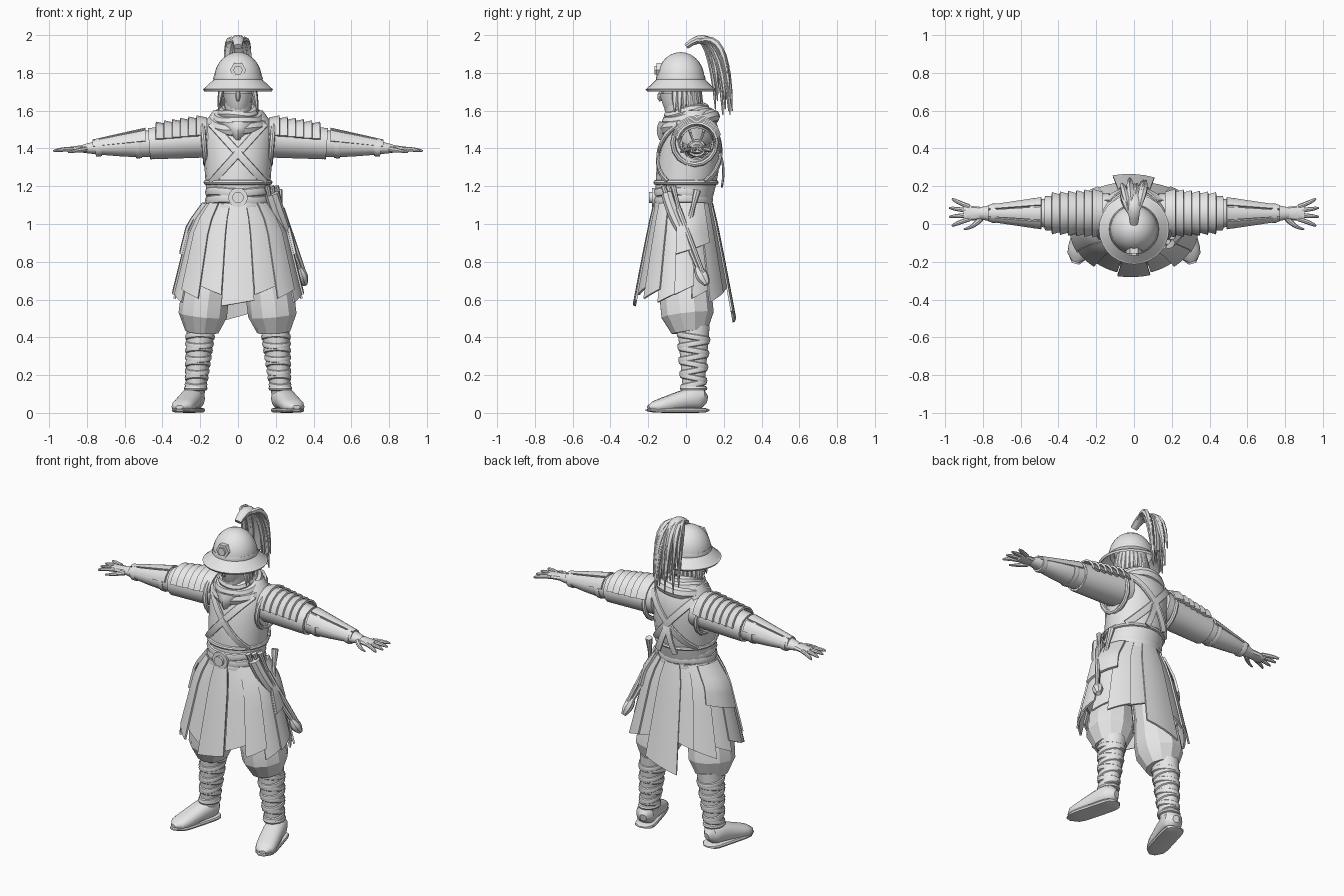
import bpy, bmesh, math, random
from math import sin, cos, pi, radians, sqrt
from mathutils import Vector

random.seed(4)
cube = bpy.data.objects.get("Cube")
if cube:
    bpy.data.objects.remove(cube, do_unlink=True)

GREY = (.8, .8, .8, 1)
clay = bpy.data.materials.new("clay_grey")
clay.use_nodes = True
clay.diffuse_color = GREY
clay.node_tree.nodes["Principled BSDF"].inputs["Base Color"].default_value = GREY

FRONT, UP, SIDE = Vector((0, -1, 0)), Vector((0, 0, 1)), Vector((1, 0, 0))
SIDES = ((1, "left"), (-1, "right"))


def finish(name, bm, thick=0, angle=35):
    """Turn a bmesh into a shaded object, optionally thickened."""
    bmesh.ops.remove_doubles(bm, verts=bm.verts, dist=.0002)
    bmesh.ops.recalc_face_normals(bm, faces=bm.faces)
    mesh = bpy.data.meshes.new(name)
    bm.to_mesh(mesh)
    bm.free()
    mesh.materials.append(clay)
    obj = bpy.data.objects.new(name, mesh)
    bpy.context.collection.objects.link(obj)
    for other in bpy.context.selected_objects:
        other.select_set(False)
    obj.select_set(True)
    bpy.context.view_layer.objects.active = obj
    if thick:
        mod = obj.modifiers.new("thickness", 'SOLIDIFY')
        mod.thickness, mod.offset = thick, 0
        bpy.ops.object.modifier_apply(modifier=mod.name)
    bpy.ops.object.shade_smooth_by_angle(angle=radians(angle))


def curve(*controls, steps=6):
    """Points on the Bezier curve through any number of control points."""
    points = []
    for i in range(steps + 1):
        level = [Vector(c) for c in controls]
        while len(level) > 1:
            level = [a.lerp(b, i / steps) for a, b in zip(level, level[1:])]
        points.append(level[0])
    return points


def taper(start, end):
    return lambda u: start + (end - start) * u


def swell(ends, middle):
    return lambda u: ends + (middle - ends) * sin(pi * u)


def rounded(radius):
    return lambda u: radius * max(.1, 1 - (2 * u - 1) ** 6) ** .5


def value(rule, u):
    return rule(u) if callable(rule) else rule


def sweep(name, points, radius, flat=1, up=UP, n=12, s=1, square=1, closed=False, angle=35):
    """Skin elliptical sections along points; flat is the up to side ratio."""
    pts = [Vector((p[0] * s, p[1], p[2])) for p in points]
    bm, rings, last = bmesh.new(), [], len(pts) - 1

    def power(c):
        return math.copysign(abs(c) ** square, c)

    for i, p in enumerate(pts):
        ahead = pts[(i + 1) % len(pts)] if closed else pts[min(i + 1, last)]
        t = (ahead - pts[i - 1 if closed else max(i - 1, 0)]).normalized()
        side = t.cross(up).normalized()
        a = value(radius, i / last)
        top = side.cross(t) * value(flat, i / last)
        rings.append([bm.verts.new(p + a * (side * power(cos(k * 2 * pi / n)) + top * power(sin(k * 2 * pi / n))))
                      for k in range(n)])
    for i in range(len(pts) if closed else last):
        r, q = rings[i], rings[(i + 1) % len(pts)]
        for k in range(n):
            bm.faces.new((r[k], r[(k + 1) % n], q[(k + 1) % n], q[k]))
    if not closed:
        bm.faces.new(rings[0])
        bm.faces.new(rings[-1])
    finish(name, bm, 0, angle)


def sheet(name, func, nu, nv, thick):
    """Surface from func(u, v) with u and v running from zero to one."""
    bm = bmesh.new()
    g = [[bm.verts.new(func(u / nu, v / nv)) for v in range(nv + 1)] for u in range(nu + 1)]
    for u in range(nu):
        for v in range(nv):
            bm.faces.new((g[u][v], g[u + 1][v], g[u + 1][v + 1], g[u][v + 1]))
    finish(name, bm, thick)


def lathe(name, profile, cy, thick):
    def at(u, v):
        r, z = profile[round(v * (len(profile) - 1))]
        return (r * cos(u * 2 * pi), cy + r * sin(u * 2 * pi), z)
    sheet(name, at, 28, len(profile) - 1, thick)


def ring(name, centre, rx, ry, thick, tall=1, tilt=0, wave=0, s=1, n=24):
    """Closed band around the vertical axis; tilt raises its back."""
    x, y, z = centre
    angles = [2 * pi * k / n for k in range(n)]
    points = [(x + rx * cos(a), y + ry * sin(a), z + tilt * sin(a) + wave * sin(3 * a + z * 40)) for a in angles]
    sweep(name, points, thick, tall, n=8, s=s, closed=True)


def disc(name, z, radius, back, front, n):
    sweep(name, curve((0, back, z), (0, front, z), steps=2), radius, n=n)


# Torso with rounded shoulders
def torso(z):
    t = (z - 1.05) / .5
    cap = sqrt(1 - max(0, (t - .8) / .4) ** 2)
    return .06 * t - .02, (.16 + .035 * t) * cap, (.135 + .03 * sin(pi * t)) * cap


def torso_wall(u, v):
    z = 1.05 + .55 * v
    cy, rx, ry = torso(z)
    return (rx * cos(2 * pi * u), cy + ry * sin(2 * pi * u), z)


def on_torso(x, z, sign):
    cy, rx, ry = torso(z)
    return (x, cy + sign * (ry * sqrt(max(0, 1 - (x / rx) ** 2)) + .004), z)


sheet("torso", torso_wall, 20, 10, 0)
ring("vest_hem", (0, 0, 1.22), .17, .16, .013)

# Crossed straps, loose strap ends and armhole trims
for s, label in SIDES:
    for sign, where in ((-1, "front"), (1, "back")):
        path = [on_torso(.14 - .28 * i / 10, 1.53 - .31 * i / 10, sign) for i in range(11)]
        sweep(f"{where}_strap_{label}", path, .021, .4, FRONT, 8, s, .4)
    sweep(f"strap_end_{label}", curve((0, .18, 1.37), (.02, .21, 1.3), (.06, .19, 1.2)), .02, .3, FRONT, 8, s, .4)
    hole = [(.18 + .01 * sin(a), .045 + .115 * cos(a), 1.43 + .115 * sin(a)) for a in (k * pi / 8 for k in range(16))]
    sweep(f"armhole_trim_{label}", hole, .014, 1, SIDE, 8, s, closed=True)

# Sash and buckle
for i in range(3):
    ring(f"sash_fold_{i}", (0, -.015, 1.09 + .04 * i), .158, .142, .017, 1.5, wave=.005)
disc("buckle_plate", 1.14, .052, -.14, -.18, 14)
disc("buckle_boss", 1.14, .03, -.14, -.195, 14)


# Skirt of separate hanging panels
def panel(name, mid, half, hem, slant=0, out=0, thick=.011):
    def at(u, v):
        across = 2 * u - 1
        a = radians(mid + half * across)
        z = 1.11 - v * (1.11 - hem - slant * across)
        t = (1.12 - z) / .5
        rx = .155 + .06 * min(1, 4 * t) + .125 * t + out
        ry = .14 + .02 * sqrt(t) + .085 * t + out
        return (rx * sin(a), -.015 - ry * cos(a), z)
    sheet(name, at, max(4, half // 6), 6, thick)


panel("front_panel", 0, 14, .58, .015, .008)
panel("back_panel", 180, 17, .51, -.03, .008)
panel("skirt_lining", 0, 180, .74, 0, -.015)
for s, label in SIDES:
    for i in range(7):
        hem = .65 - .02 * (i % 3)
        panel(f"skirt_panel_{label}_{i}", s * (27 + 21.5 * i), 12, hem, s * .025, .009 * (i % 2))
    panel(f"hip_flap_{label}", s * 105, 25, .87, s * .03, .022, .014)


# Legs, wraps and boots
def leg(z):
    return (.235 - .085 * z, .04, z)


for s, label in SIDES:
    sweep(f"trouser_{label}", curve((.08, 0, .95), (.18, -.02, .7), (.19, .02, .43)),
          lambda u: .09 + .045 * sin(pi * u ** 2.5), 1.07, FRONT, 11, s, angle=22)
    sweep(f"shin_{label}", curve(leg(.46), leg(.06)), taper(.076, .046), 1.15, FRONT, 14, s)
    for i in range(8):
        z = .15 + .036 * i
        r = .04 + .075 * z
        ring(f"leg_wrap_{label}_{i}", leg(z), r, r + .01, .009, 1.9, .014 * (-1) ** i, s=s, n=16)
    ring(f"boot_cuff_{label}", leg(.13), .05, .06, .013, s=s, n=16)
    sweep(f"boot_{label}", curve((.22, .11, .07), (.24, .02, .1), (.28, -.1, .03), (.31, -.2, .03), steps=10),
          rounded(.062), taper(1.1, .5), n=14, s=s, square=.85)
    sweep(f"sole_{label}", curve((.22, .12, .014), (.25, 0, .014), (.31, -.21, .014), steps=10),
          rounded(.062), .22, n=12, s=s, square=.5)


# Arms with plated shoulders and splinted forearms
def arm(x):
    return (x, .057, 1.46 - .075 * x)


for s, label in SIDES:
    sweep(f"sleeve_{label}", curve(arm(.13), arm(.47)), taper(.106, .09), .94, n=14, s=s)
    sweep(f"forearm_{label}", curve(arm(.44), arm(.82)), lambda u: .075 - .045 * u * u, taper(1, .75), n=14, s=s)
    for i in range(6):
        def lame(u, v):
            x, axis_y, z = arm(.165 + .043 * i + .055 * v)
            a, r = radians(156 * u - 78), .11 + .016 * v - .0035 * i
            return (s * x, axis_y + r * sin(a), z + r * cos(a))
        sheet(f"shoulder_plate_{label}_{i}", lame, 8, 1, .012)
    for i in range(3):
        def splint(u, v):
            x, axis_y, z = arm(.49 + .28 * v)
            a, r = radians(55 * (i - 1) + 48 * u - 24), .082 - .042 * v
            return (s * x, axis_y + r * sin(a), z + r * cos(a))
        sheet(f"forearm_splint_{label}_{i}", splint, 4, 3, .01)
    for place, x, r in (("elbow", .455, .09), ("upper", .53, .08), ("wrist", .74, .052)):
        sweep(f"{place}_band_{label}", curve(arm(x - .016), arm(x + .016), steps=2), swell(r * .95, r), .93, n=16, s=s)
    sweep(f"palm_{label}", curve(arm(.78), arm(.9)), taper(.03, .044), taper(.7, .35), n=10, s=s)
    for i in range(4):
        y, spread = .026 + .022 * i, .026 * (i - 1.4)
        tip = .985 - .015 * abs(i - 1.5)
        sweep(f"finger_{label}_{i}", curve((.87, y, 1.397), (.93, y + spread / 2, 1.397), (tip, y + spread, 1.386)),
              lambda u: .012 - .007 * u ** 4, n=8, s=s)
    sweep(f"thumb_{label}", curve((.81, .03, 1.395), (.85, -.02, 1.39), (.9, -.028, 1.38)), taper(.017, .005), n=8, s=s)

# Head, mask and hair
sweep("head", curve((0, -.03, 1.52), (0, -.03, 1.8)), lambda u: .05 + .035 * sqrt(u), 1.2, FRONT, 16)
sweep("face_mask", curve((0, -.05, 1.585), (0, -.05, 1.69)), lambda u: .04 + .04 * u ** .6, 1.15, FRONT, 14)
sweep("nose", curve((0, -.12, 1.71), (0, -.15, 1.68), (0, -.135, 1.65)), swell(.006, .013), 1, FRONT, 8)
for s, label in SIDES:
    sweep(f"brow_{label}", curve((.01, -.127, 1.71), (.04, -.13, 1.72), (.07, -.09, 1.72)), .006, n=6, s=s)
for i in range(17):
    a = radians(210 * i / 16 - 15)
    out = Vector((cos(a), 1.1 * sin(a), 0))
    root = Vector((0, -.03, 1.76)) + out * .075
    tip = Vector((0, -.03, random.uniform(1.58, 1.63))) + out * .105
    sweep(f"hair_lock_{i}", curve(root, root.lerp(tip, .5) + out * .01, tip, steps=4),
          lambda u: .02 - .017 * u ** 3, .7, out, 6)

# Scarf
for i in range(3):
    ring(f"scarf_fold_{i}", (0, .02 - .008 * i, 1.535 + .03 * i), .125 - .02 * i, .125 - .015 * i,
         .036 - .005 * i, tilt=.035 - .007 * i, wave=.006)


def drape(u, v):
    x = u - .5
    return (x * (1 - v * .9) / 4, .35 * x * x - .135 - .012 * sin(pi * v), 1.54 - .09 * v)


sheet("scarf_drape", drape, 6, 4, .016)

# Helmet, badge and finial
dome = [(.122 * cos(a), 1.765 + .14 * sin(a)) for a in (k * pi / 14 for k in range(8))]
lathe("helmet", [(.18, 1.71), (.15, 1.738)] + dome, -.028, .01)
lathe("helmet_band", [(.126, 1.76), (.129, 1.77), (.124, 1.785)], -.028, .006)
lathe("brim_rim", [(.174, 1.713), (.182, 1.708)], -.028, .014)
sweep("finial", curve((0, -.01, 1.9), (0, -.01, 1.96)), lambda u: .021 + .008 * cos(2 * pi * u))
disc("badge_plate", 1.815, .043, -.12, -.155, 6)
disc("badge_boss", 1.815, .026, -.12, -.166, 6)

# Plume falling behind the helmet
sweep("plume_core", curve((0, 0, 1.94), (0, .17, 2.08), (0, .2, 1.7), steps=10), swell(.015, .026), 1.5, SIDE, 10)
for i in range(22):
    x, y = random.uniform(-.065, .065), random.uniform(-.07, .025)
    end = random.uniform(1.56, 1.76)
    sweep(f"plume_strand_{i}", curve((x / 5, .03, 1.95), (x, .2 + y, 2.06), (x * 1.1, .22 + y, end), steps=8),
          swell(.003, .018), 1, SIDE, 6)

# Weapons on the left hip
sweep("hip_quiver", curve((.18, -.1, 1.16), (.21, -.07, 1.05), (.26, -.02, .95)), lambda u: .038 - .015 * u ** 4,
      .85, FRONT, 8)
for i in range(3):
    shift = Vector((.024, .025, 0)) * (i - .7)
    top, low = Vector((.17, -.1, 1.2)) + shift, Vector((.2, -.07, 1.08)) + shift
    sweep(f"grip_{i}", curve(top, low), lambda u: .011 + .006 * (1 - u) ** 4, 1, FRONT, 8)
for i in range(2):
    shift = .03 * i
    sweep(f"scabbard_{i}", curve((.2 + shift, shift - .07, 1.08), (.335 + shift / 2, .075 + shift / 2, .74)),
          taper(.018, .013), .9, FRONT, 8)
sweep("scabbard_tip", curve((.325, .06, .77), (.355, .11, .68)), swell(.014, .03), 1.15, FRONT, 8)
sweep("dagger_hilt", curve((.215, .06, 1.18), (.235, .01, .98)), lambda u: .016 + .004 * cos(2 * pi * u), 1, FRONT, 8)
